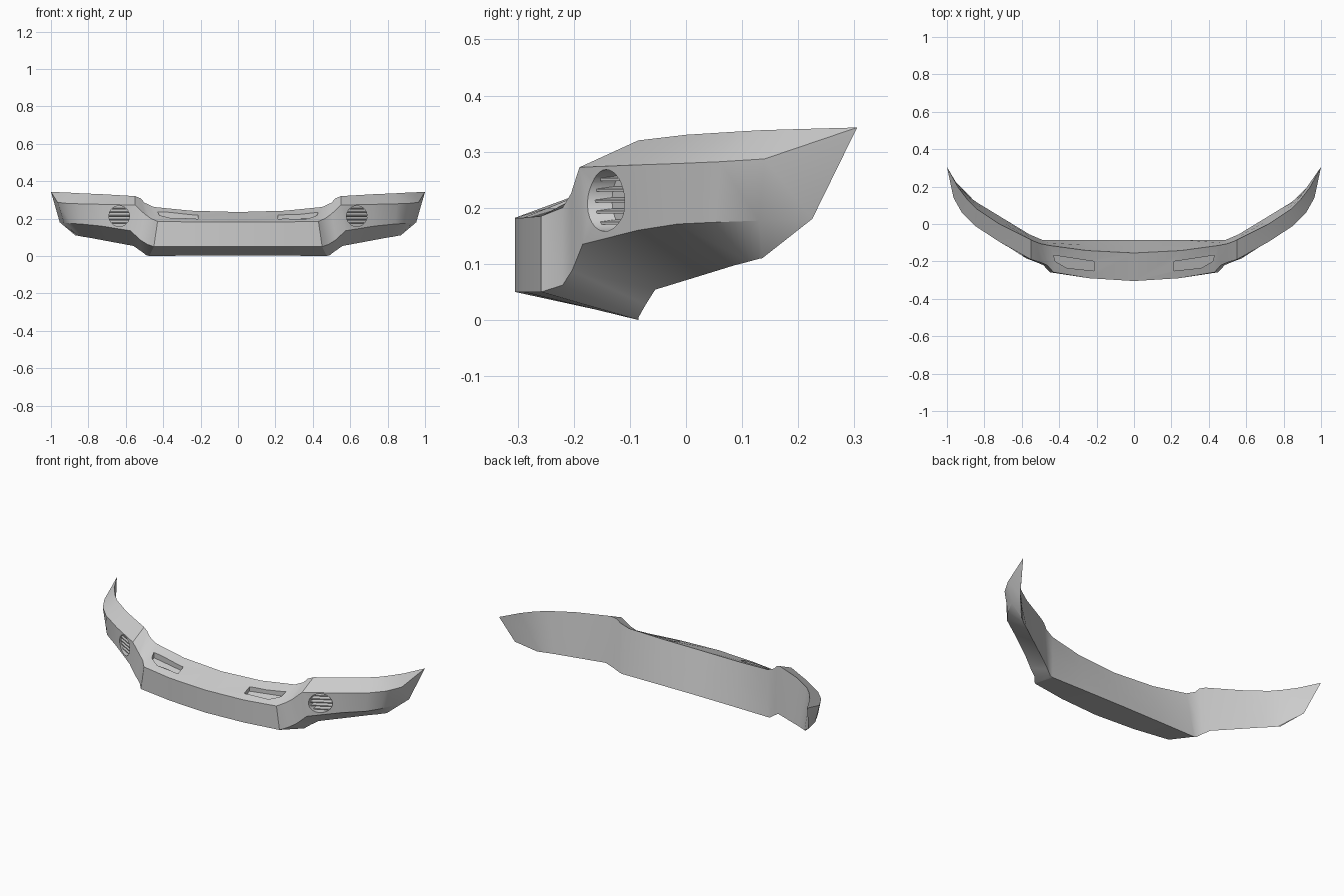
import bpy, bmesh, math
from mathutils import Vector

if "Cube" in bpy.data.objects:
    bpy.data.objects.remove(bpy.data.objects["Cube"])

# Cross-section stations from the centre outwards:
# top rear edge, upper front crease, lower front crease, bottom rear edge
HALF = [
    [(0, -.155, .235), (0, -.305, .182), (0, -.305, .05), (0, -.085, .003)],
    [(.25, -.142, .242), (.24, -.29, .182), (.24, -.29, .05), (.25, -.085, .002)],
    [(.45, -.115, .262), (.43, -.258, .185), (.45, -.258, .05), (.475, -.085, 0)],
    [(.50, -.105, .285), (.465, -.220, .200), (.485, -.220, .062), (.49, -.085, .004)],
    [(.52, -.098, .308), (.50, -.205, .225), (.525, -.203, .088), (.52, -.072, .027)],
    [(.55, -.085, .320), (.55, -.19, .272), (.575, -.184, .135), (.56, -.055, .054)],
    [(.72, .00, .330), (.72, -.095, .276), (.73, -.085, .160), (.70, .030, .08)],
    [(.84, .08, .335), (.85, -.01, .279), (.84, -.015, .171), (.79, .085, .097)],
    [(.89, .13, .338), (.92, .06, .282), (.89, .05, .174), (.835, .112, .104)],
    [(.94, .195, .340), (.965, .14, .287), (.93, .13, .177), (.86, .13, .109)],
]
TIP, LOW, BOT = (1, .305, .343), (.953, .225, .18), (.87, .136, .11)


def make_object(name, bm):
    bmesh.ops.recalc_face_normals(bm, faces=bm.faces)
    mesh = bpy.data.meshes.new(name)
    bm.to_mesh(mesh)
    bm.free()
    ob = bpy.data.objects.new(name, mesh)
    bpy.context.collection.objects.link(ob)
    return ob


def bridge(bm, a, b):
    for i in range(len(a)):
        j = (i + 1) % len(a)
        bm.faces.new((a[i], a[j], b[j], b[i]))


def prism(name, front, back):
    """Solid between two matching outlines."""
    bm = bmesh.new()
    a = [bm.verts.new(p) for p in front]
    b = [bm.verts.new(p) for p in back]
    bm.faces.new(a)
    bm.faces.new(b)
    bridge(bm, a, b)
    return make_object(name, bm)


# Bumper body: loft the stations, wedge-shaped at both ends
rings = []
for a, b, c, d in HALF:
    rings.append([a, b, c, d, tuple((Vector(a) + Vector(d)) / 2)])
rings.append([TIP, TIP, LOW, BOT, LOW])
mirrored = [[(-x, y, z) for x, y, z in r] for r in rings[:0:-1]]
bm = bmesh.new()
loops = [[bm.verts.new(p) for p in r] for r in mirrored + rings]
for a, b in zip(loops, loops[1:]):
    bridge(bm, a, b)
bmesh.ops.remove_doubles(bm, verts=bm.verts, dist=1e-5)
bumper = make_object("bumper_body", bm)


def cut(cutter):
    cutter.hide_render = True
    mod = bumper.modifiers.new("cut", 'BOOLEAN')
    mod.operation = 'DIFFERENCE'
    mod.solver = 'EXACT'
    mod.object = cutter
    bpy.context.view_layer.objects.active = bumper
    bpy.ops.object.modifier_apply(modifier=mod.name)
    bpy.data.objects.remove(cutter)


LX, LZ, LR = .635, .213, .055


def face_y(x):
    """Depth of the slanted front face around the lamps."""
    return -.146 + .56 * (x - LX)


POCKET = [(.215, -.2), (.43, -.167), (.42, -.2), (.36, -.235), (.215, -.25)]


def deck_z(y):
    return .182 + .36 * (y + .29)


for s, side in ((1, "right"), (-1, "left")):
    # Round lamp recess
    circle = [(LX + LR * math.cos(t), LZ + LR * math.sin(t))
              for t in (2 * math.pi * i / 32 for i in range(32))]
    cut(prism("lamp_cutter",
              [(s * x, face_y(x) - .04, z) for x, z in circle],
              [(s * x, face_y(x) + .045, z) for x, z in circle]))
    # Slats inside the recess
    for k in range(5):
        z = LZ + (k - 2) * .0195
        w = math.sqrt(LR ** 2 - (z - LZ) ** 2)
        ends = [[(s * x, face_y(x) + dy, z + dz) for dy, dz in
                 ((.015, -.004), (.015, .001), (.044, .005), (.044, 0))]
                for x in (LX - w, LX + w)]
        prism(f"lamp_slat_{side}_{k}", *ends)
    # Pocket in the top deck
    cut(prism("pocket_cutter",
              [(s * x, y, deck_z(y) + .06) for x, y in POCKET],
              [(s * x, y, deck_z(y) - .022) for x, y in POCKET]))

# Smooth curves, sharp creases
bpy.ops.object.select_all(action='DESELECT')
bumper.select_set(True)
bpy.context.view_layer.objects.active = bumper
bpy.ops.object.shade_smooth_by_angle(angle=math.radians(30))
